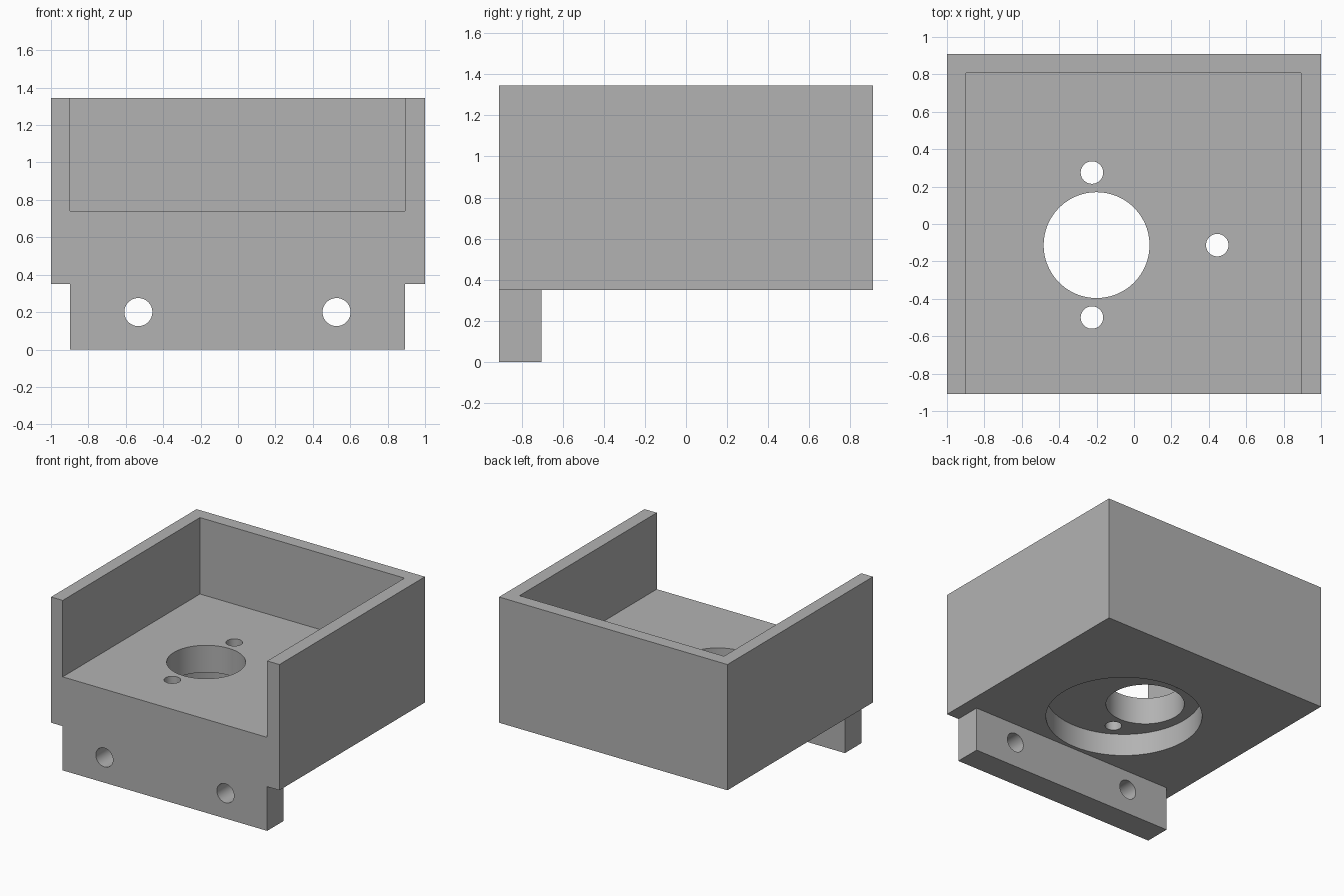
import bpy
from math import pi

cube = bpy.data.objects.get("Cube")
if cube:
    bpy.data.objects.remove(cube, do_unlink=True)

# Single grey plastic colour
grey = bpy.data.materials.new("plain grey")
grey.use_nodes = True
colour = (0.448, 0.448, 0.448, 1)
grey.diffuse_color = colour
grey.node_tree.nodes["Principled BSDF"].inputs["Base Color"].default_value = colour


def box(name, x, y, z):
    """Box from (low, high) ranges on each axis."""
    centre = [(a + b) / 2 for a, b in (x, y, z)]
    bpy.ops.mesh.primitive_cube_add(size=1, location=centre)
    ob = bpy.context.object
    ob.name = name
    ob.scale = [b - a for a, b in (x, y, z)]
    bpy.ops.object.transform_apply(location=True, rotation=False, scale=True)
    ob.data.materials.append(grey)
    return ob


def cylinder(name, centre, radius, depth, along_y=False):
    bpy.ops.mesh.primitive_cylinder_add(
        vertices=96, radius=radius, depth=depth, location=centre,
        rotation=(pi / 2 if along_y else 0, 0, 0))
    ob = bpy.context.object
    ob.name = name
    ob.data.materials.append(grey)
    return ob


def combine(target, tool, operation):
    """Apply a boolean and discard the tool object."""
    tool.hide_render = True
    mod = target.modifiers.new(operation.lower(), "BOOLEAN")
    mod.operation = operation
    mod.solver = "EXACT"
    mod.object = tool
    bpy.context.view_layer.objects.active = target
    bpy.ops.object.modifier_apply(modifier=mod.name)
    bpy.data.objects.remove(tool, do_unlink=True)


LEFT, RIGHT = -0.898, 0.893      # inner faces of the side walls
FRONT, BACK = -0.91, 0.91
BASE, FLOOR, TOP = 0.35, 0.74, 1.345
CY = -0.113                      # bore centre line

# Body block with the front mounting flange below it
tray = box("mounting_tray", (-1, 1), (FRONT, BACK), (BASE, TOP))
combine(tray, box("flange", (LEFT, RIGHT), (FRONT, -0.705), (0, BASE + 0.1)), "UNION")

# Open-fronted pocket between the walls
combine(tray, box("pocket", (LEFT, RIGHT), (FRONT - 0.2, 0.807), (FLOOR, TOP + 0.2)), "DIFFERENCE")

# Round recess under the floor and the offset shaft hole
combine(tray, cylinder("recess", (0, CY, BASE), 0.564, 0.352), "DIFFERENCE")
combine(tray, cylinder("shaft_hole", (-0.2, CY, 0.6), 0.283, 0.8), "DIFFERENCE")

# Three screw holes through the floor
for x, y in ((-0.225, 0.275), (-0.225, -0.5), (0.445, CY)):
    combine(tray, cylinder("screw_hole", (x, y, 0.6), 0.06, 0.8), "DIFFERENCE")

# Two bolt holes through the flange
for x in (-0.533, 0.527):
    combine(tray, cylinder("bolt_hole", (x, -0.8, 0.2), 0.075, 0.5, True), "DIFFERENCE")

bpy.ops.object.select_all(action="DESELECT")
tray.select_set(True)
bpy.context.view_layer.objects.active = tray
bpy.ops.object.shade_smooth_by_angle(angle=pi / 6)
